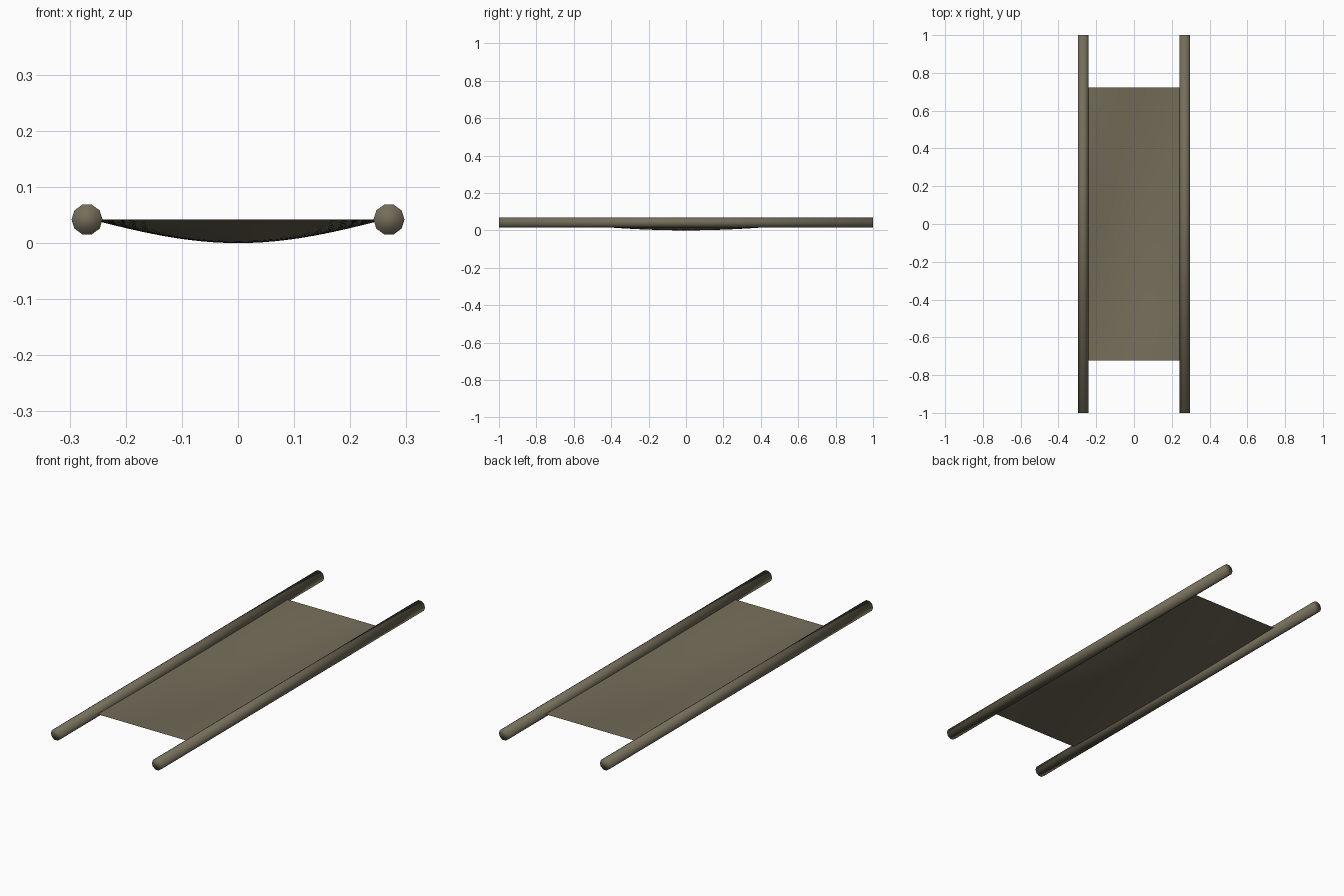
import bpy
import bmesh
from math import cos, pi, radians

cube = bpy.data.objects.get("Cube")
if cube:
    bpy.data.objects.remove(cube, do_unlink=True)

POLE_X = 0.269
POLE_Z = 0.042
POLE_R = 0.0277
CLOTH_HALF_X = 0.262
CLOTH_HALF_Y = 0.723


def make_material(name, rgb):
    mat = bpy.data.materials.new(name)
    mat.use_nodes = True
    colour = (*rgb, 1.0)
    mat.diffuse_color = colour
    bsdf = mat.node_tree.nodes["Principled BSDF"]
    bsdf.inputs["Base Color"].default_value = colour
    bsdf.inputs["Roughness"].default_value = 0.9
    return mat


def finish(bm, name, mat):
    for face in bm.faces:
        face.smooth = True
    mesh = bpy.data.meshes.new(name)
    bm.to_mesh(mesh)
    bm.free()
    mesh.materials.append(mat)
    obj = bpy.data.objects.new(name, mesh)
    bpy.context.collection.objects.link(obj)
    return obj


olive = make_material("drab olive", (0.175, 0.153, 0.102))

# Carrying poles: ten-sided rods along the full length
for side, name in ((1, "left_pole"), (-1, "right_pole")):
    bm = bmesh.new()
    bmesh.ops.create_cone(bm, cap_ends=True, segments=10,
                          radius1=POLE_R, radius2=POLE_R, depth=2.0)
    # Turn the rod so a corner points outwards and a flat points up
    for v in bm.verts:
        x, y, z = v.co
        v.co = (y, z, x)
    bmesh.ops.recalc_face_normals(bm, faces=bm.faces)
    pole = finish(bm, name, olive)
    if max(v.co.x for v in pole.data.vertices) < POLE_R * 0.99:
        pole.rotation_euler.y = radians(18)
    pole.location = (side * POLE_X, 0, POLE_Z)

# Cloth bed: a thin sheet sagging towards its middle
bm = bmesh.new()
bmesh.ops.create_grid(bm, x_segments=24, y_segments=48, size=1.0)
for v in bm.verts:
    u, w = v.co.x, v.co.y
    sag = cos(u * pi / 2) * cos(w * pi / 2)
    v.co = (u * CLOTH_HALF_X, w * CLOTH_HALF_Y, POLE_Z * (1 - sag))
finish(bm, "cloth_bed", olive)
